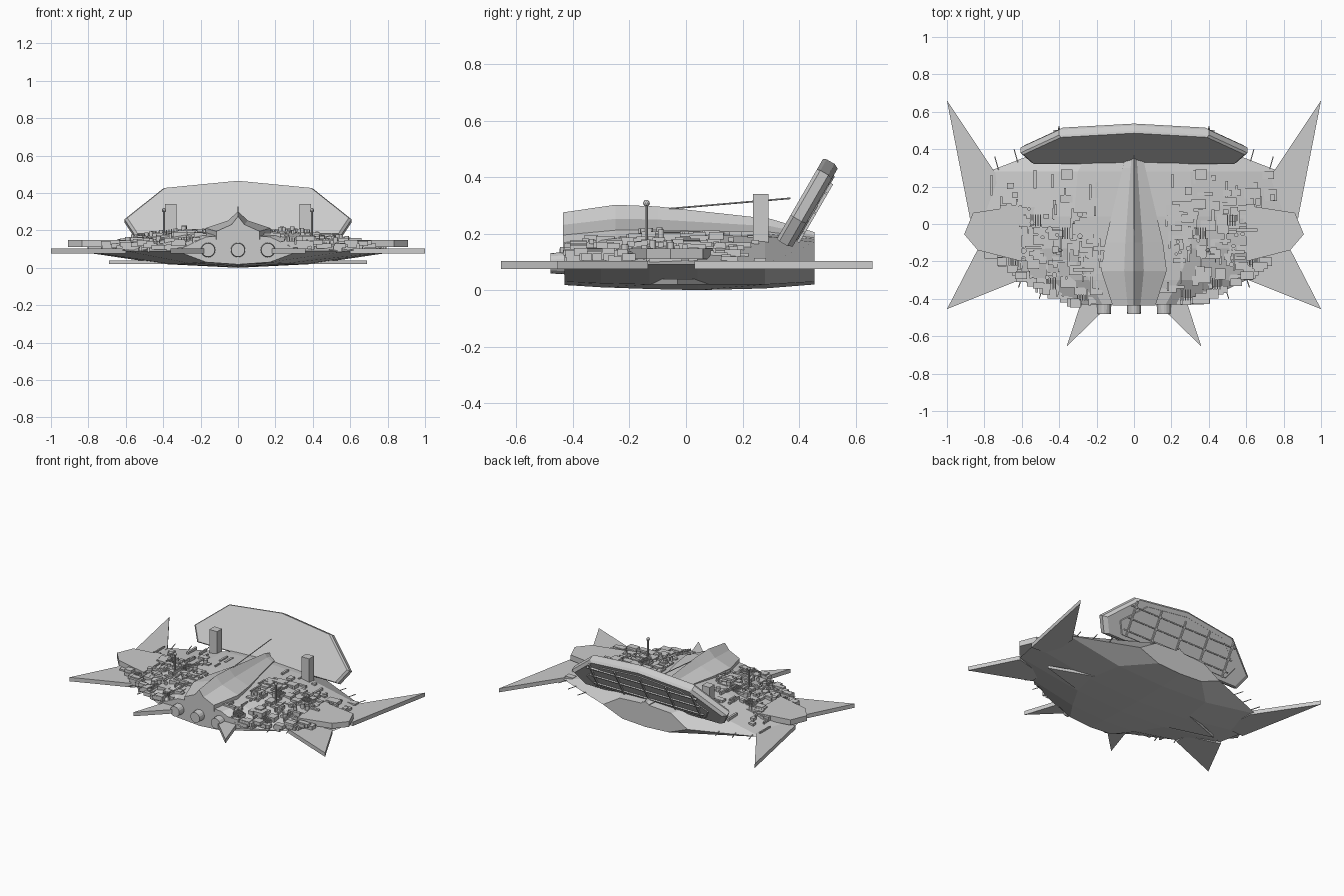
import bpy, bmesh, math, random
from mathutils import Vector, Matrix

if "Cube" in bpy.data.objects:
    bpy.data.objects.remove(bpy.data.objects["Cube"])
random.seed(7)


def make(name, verts, faces):
    me = bpy.data.meshes.new(name)
    me.from_pydata([tuple(v) for v in verts], [], faces)
    bm = bmesh.new()
    bm.from_mesh(me)
    bmesh.ops.recalc_face_normals(bm, faces=bm.faces)
    bm.to_mesh(me)
    bm.free()
    ob = bpy.data.objects.new(name, me)
    bpy.context.collection.objects.link(ob)
    return ob


def loft(name, rings):
    n = len(rings[0])
    verts = [v for r in rings for v in r]
    faces = [(i * n + j, i * n + (j + 1) % n, (i + 1) * n + (j + 1) % n, (i + 1) * n + j)
             for i in range(len(rings) - 1) for j in range(n)]
    faces += [tuple(range(n)), tuple(range((len(rings) - 1) * n, len(rings) * n))]
    return make(name, verts, faces)


def plate(name, pts, z0, z1):
    return loft(name, [[(x, y, z) for x, y in pts] for z in (z0, z1)])


def box(bm, c, s, rot=None):
    m = Matrix.Translation(c) @ (rot or Matrix()) @ Matrix.Diagonal((*s, 1))
    bmesh.ops.create_cube(bm, size=1, matrix=m)


def rod(bm, a, b, r, r2=None, seg=8):
    a, b = Vector(a), Vector(b)
    m = Matrix.Translation((a + b) / 2) @ (b - a).to_track_quat('Z', 'Y').to_matrix().to_4x4()
    bmesh.ops.create_cone(bm, cap_ends=True, segments=seg, radius1=r, radius2=r2 or r,
                          depth=(b - a).length, matrix=m)


def finish(name, bm):
    me = bpy.data.meshes.new(name)
    bm.to_mesh(me)
    bm.free()
    ob = bpy.data.objects.new(name, me)
    bpy.context.collection.objects.link(ob)
    return ob


# Hull sections: y, rim width, top width, top z, bottom width, bottom z, keel z
SEC = [(-.43, .33, .17, .165, .17, .03, .018),
       (-.30, .60, .24, .18, .26, .024, .010),
       (-.13, .835, .30, .19, .36, .02, .004),
       (.04, .87, .32, .195, .40, .02, 0),
       (.28, .78, .30, .19, .36, .02, .006),
       (.455, .33, .20, .17, .18, .03, .02)]
loft("hull", [[(w, y, .09), (t, y, tz), (0, y, tz + .012), (-t, y, tz),
               (-w, y, .09), (-b, y, bz), (0, y, kz), (b, y, bz)]
              for y, w, t, tz, b, bz, kz in SEC])


def section(y):
    for a, b in zip(SEC, SEC[1:]):
        if y <= b[0]:
            f = max(0, (y - a[0]) / (b[0] - a[0]))
            return [p + (q - p) * f for p, q in zip(a, b)]
    return SEC[-1]


def deck(x, y):
    _, w, t, tz, *_ = section(y)
    x = abs(x)
    return tz if x < t else tz + (.09 - tz) * min(1, (x - t) / (w - t))


# Flat spikes and side fins
SPIKES = [("rear_spike", [(1, .66), (.74, .27), (.72, .04), (.877, .03)], .075, .103),
          ("side_spike", [(1, -.455), (.835, -.135), (.6, -.2), (.6, -.295)], .075, .103),
          ("front_spike", [(.36, -.655), (.28, -.41), (.13, -.41), (.16, -.46)], .075, .103),
          ("upper_fin", [(.908, -.055), (.86, .06), (.6, .1), (.6, -.2), (.835, -.14)], .11, .148),
          ("lower_fin", [(.69, -.03), (.1, .19), (.1, -.2)], .02, .04)]
for name, pts, z0, z1 in SPIKES:
    for s, side in ((1, "right"), (-1, "left")):
        plate(f"{name}_{side}", [(x * s, y) for x, y in pts], z0, z1)

# Central ridge with flared, concave sides
loft("ridge", [[(-w, y, .15), (-w, y, lo), (-w * .3, y, lo + (z - lo) * .45), (0, y, z),
                (w * .3, y, lo + (z - lo) * .45), (w, y, lo), (w, y, .15)]
               for y, w, lo, z in [(-.435, .115, .195, .275), (-.25, .175, .212, .302),
                                   (-.1, .155, .212, .296), (.3, .06, .205, .252),
                                   (.455, .03, .185, .205)]])

# Tilted rear shield: local x, u along slope, n through thickness
base = Vector((0, .315, .17))
up = Vector((0, .5, .866))
out = Vector((0, .866, -.5))
OUT = [(.55, .01), (.607, .11), (.4, .30), (0, .345), (-.4, .30), (-.607, .11), (-.55, .01)]


def shield_ring(k, d):
    return [base + Vector((x * k, 0, 0)) + up * (.17 + (u - .17) * k) + out * d for x, u in OUT]


loft("shield", [shield_ring(.975, 0), shield_ring(1, .012), shield_ring(1, .045), shield_ring(.95, .062)])
loft("shield_back_panel", [shield_ring(.8, .055), shield_ring(.78, .067)])
bm = bmesh.new()
tilt = Matrix.Rotation(-math.radians(30), 4, 'X')
for x in (-.4, -.2, 0, .2, .4):
    box(bm, base + up * .16 + out * .07 + Vector((x, 0, 0)), (.01, .012, .24), tilt)
for u in (.08, .16, .24):
    box(bm, base + up * u + out * .07, (.86, .012, .008), tilt)
finish("shield_bars", bm)

# Towers
bm = bmesh.new()
for s in (-1, 1):
    box(bm, (.36 * s, .265, .25), (.06, .055, .18))
finish("towers", bm)

# Masts with ball tips, and the long ridge antenna
bm = bmesh.new()
for s in (-1, 1):
    rod(bm, (.395 * s, -.14, .16), (.395 * s, -.14, .31), .006)
    bmesh.ops.create_icosphere(bm, subdivisions=2, radius=.012,
                               matrix=Matrix.Translation((.395 * s, -.14, .308)))
rod(bm, (0, -.06, .288), (0, .37, .325), .003)
finish("masts", bm)

# Front nozzles
bm = bmesh.new()
for x in (-.16, 0, .16):
    rod(bm, (x, -.38, .095), (x, -.48, .095), .042, .036, 16)
finish("nozzles", bm)

# Deck machinery: scattered boxes, domes and stubs
bm = bmesh.new()
n = 0
while n < 270:
    y = random.uniform(-.42, .28)
    x = random.choice((-1, 1)) * random.uniform(.17, .8)
    if abs(x) > section(y)[1] - .03 or (y > .1 and random.random() < .6):
        continue
    sx, sy = random.choice(((.05, .04), (.07, .05), (.012, .09), (.03, .03), (.09, .02), (.01, .05)))
    sx *= random.uniform(.7, 1.3)
    sy *= random.uniform(.7, 1.3)
    h = random.uniform(.015, .035)
    box(bm, (x, y, deck(x, y) + random.uniform(-.004, .004)), (sx, sy, h))
    n += 1
for i in range(22):
    y = random.uniform(-.35, .1)
    x = random.choice((-1, 1)) * random.uniform(.2, .6)
    z = deck(x, y)
    rod(bm, (x, y, z), (x, y, z + .03), random.uniform(.008, .016), seg=12)
# vent fin rows
for s in (-1, 1):
    for x, y in ((.62, -.2), (.25, -.38), (.5, .02), (.33, -.05), (.42, -.32)):
        for k in range(5):
            px = (x + k * .013) * s
            box(bm, (px, y, deck(px, y) + .008), (.006, .06, .03))
finish("deck_machinery", bm)

# Blocks and thin rods along the rim
bm = bmesh.new()
for s in (-1, 1):
    for i in range(16):
        y = random.uniform(-.43, -.2)
        w = section(y)[1]
        box(bm, (s * (w - .03), y, .12 + random.uniform(-.015, .02)),
            (random.uniform(.04, .08), random.uniform(.03, .06), .025))
    for y in (-.34, -.28, -.25, .29, .33, .37):
        w = section(y)[1]
        rod(bm, (s * (w - .03), y, .095), (s * (w - .01), y + (.07 if y > 0 else -.06), .095), .003, seg=6)
finish("rim_details", bm)

# Centre the whole model and rest it on the ground
bpy.context.view_layer.update()
